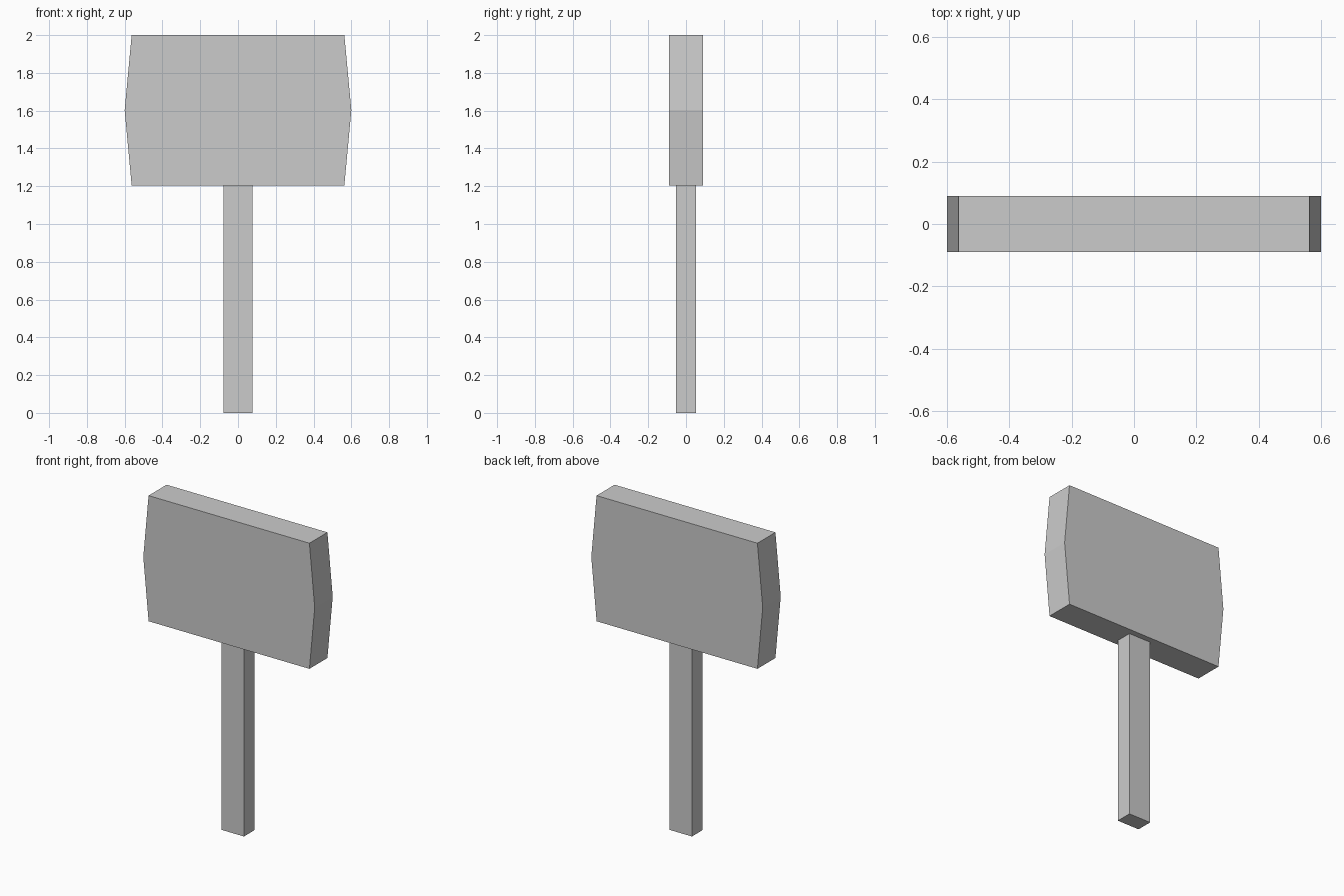
import bpy
import bmesh

if "Cube" in bpy.data.objects:
    bpy.data.objects.remove(bpy.data.objects["Cube"])


def extruded_panel(name, profile, half_depth):
    """Extrude an (x, z) outline along y, centred on y = 0."""
    bm = bmesh.new()
    face = bm.faces.new([bm.verts.new((x, -half_depth, z)) for x, z in profile])
    result = bmesh.ops.extrude_face_region(bm, geom=[face])
    verts = [v for v in result["geom"] if isinstance(v, bmesh.types.BMVert)]
    bmesh.ops.translate(bm, verts=verts, vec=(0, 2 * half_depth, 0))
    bmesh.ops.recalc_face_normals(bm, faces=bm.faces)
    mesh = bpy.data.meshes.new(name)
    bm.to_mesh(mesh)
    bm.free()
    obj = bpy.data.objects.new(name, mesh)
    bpy.context.collection.objects.link(obj)
    return obj


# Post
POST_TOP = 1.205
extruded_panel("post", [(-0.078, 0), (0.078, 0), (0.078, POST_TOP), (-0.078, POST_TOP)], 0.052)

# Sign board, sides bulging to a point at mid height
right_side = [(0.563, POST_TOP), (0.6, 1.6025), (0.563, 2.0)]
left_side = [(-x, z) for x, z in reversed(right_side)]
extruded_panel("sign_board", right_side + left_side, 0.09)
